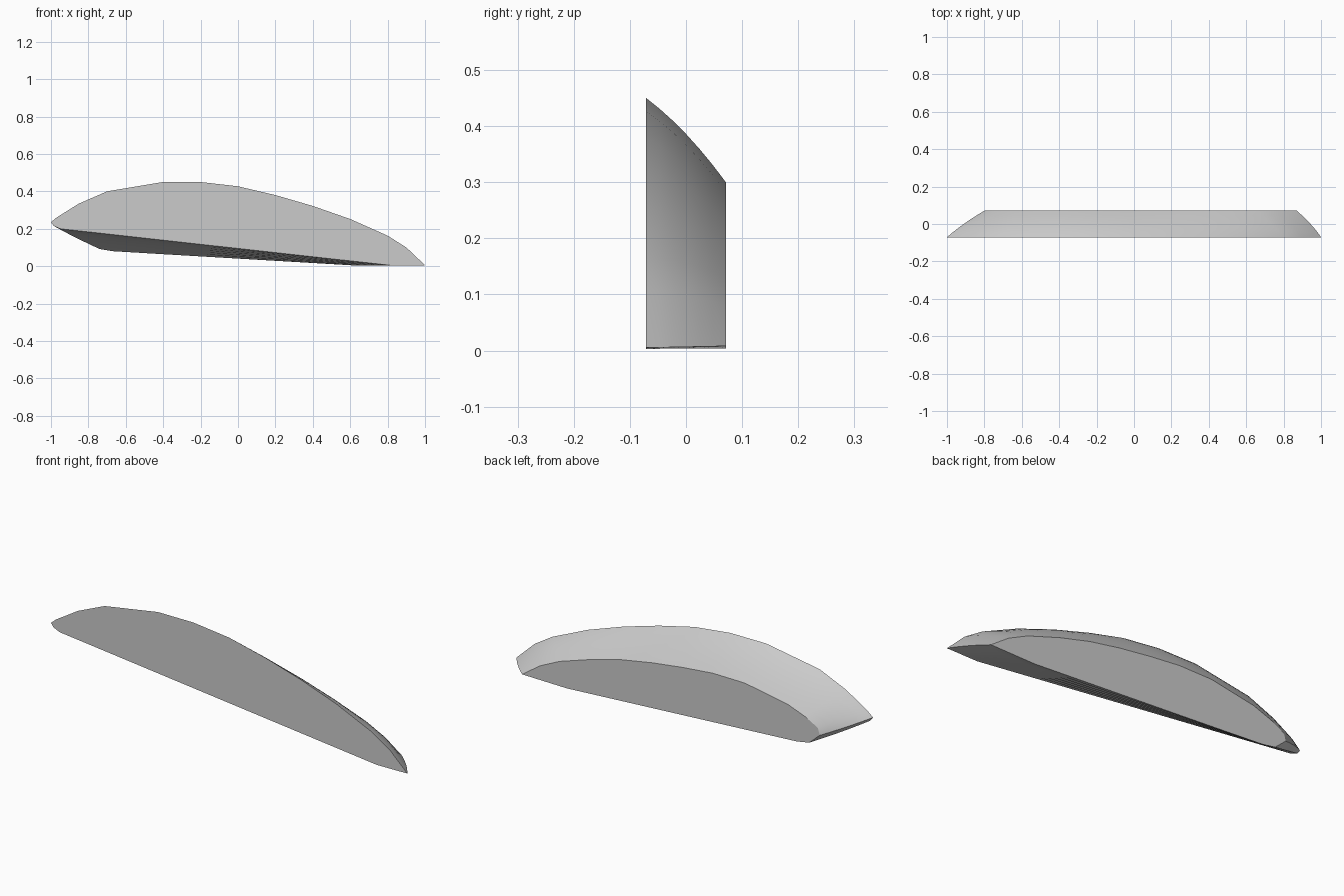
import bpy
import bmesh
from mathutils import Vector

cube = bpy.data.objects.get("Cube")
if cube:
    bpy.data.objects.remove(cube, do_unlink=True)

HALF_DEPTH = 0.071
STEPS = 6       # rings between the two faces
BULGE = 0.022   # outward swell of the rim at mid depth

# Matching outlines (x, z), from the lower left corner over the top to the lower right
front = [(-.95, .2), (-.985, .215), (-1, .235), (-.97, .26), (-.85, .335), (-.7, .4),
         (-.4, .45), (-.2, .45), (0, .427), (.2, .38), (.4, .322), (.6, .252),
         (.8, .163), (.9, .1), (1, .005), (.83, .003)]
back = [(-.67, .08), (-.74, .092), (-.8, .145), (-.79, .18), (-.72, .218), (-.62, .255),
        (-.38, .298), (-.2, .3), (-.03, .284), (.14, .262), (.31, .232), (.48, .188),
        (.66, .13), (.77, .078), (.87, .008), (.62, .004)]


def outward(points, i):
    """Outward direction of the rim at a point; zero on the flat underside."""
    if i in (0, len(points) - 1):
        return Vector((0, 0))
    a, b = Vector(points[i - 1]), Vector(points[i + 1])
    d = (b - a).normalized()
    n = Vector((-d.y, d.x))
    n.y = max(n.y, 0)
    return n


# Curved slab lofted between the outlines
bm = bmesh.new()
rings = []
for s in range(STEPS + 1):
    t = s / STEPS
    swell = BULGE * 2 * t * (1 - t)
    ring = []
    for i, (f, b) in enumerate(zip(front, back)):
        p = Vector(f).lerp(Vector(b), t) + outward(front, i) * swell
        ring.append(bm.verts.new((p.x, HALF_DEPTH * (2 * t - 1), max(p.y, 0))))
    rings.append(ring)

count = len(front)
for r, q in zip(rings, rings[1:]):
    for i in range(count):
        j = (i + 1) % count
        bm.faces.new((r[i], r[j], q[j], q[i]))
bm.faces.new(rings[0])
bm.faces.new(rings[-1])
bmesh.ops.recalc_face_normals(bm, faces=bm.faces)

mesh = bpy.data.meshes.new("curved_slab")
bm.to_mesh(mesh)
bm.free()
slab = bpy.data.objects.new("curved_slab", mesh)
bpy.context.collection.objects.link(slab)

# Light grey material
colour = (0.6, 0.6, 0.6, 1)
grey = bpy.data.materials.new("light_grey")
grey.use_nodes = True
grey.diffuse_color = colour
grey.node_tree.nodes["Principled BSDF"].inputs["Base Color"].default_value = colour
mesh.materials.append(grey)

bpy.context.view_layer.objects.active = slab
slab.select_set(True)
bpy.ops.object.shade_smooth_by_angle(angle=0.52)
